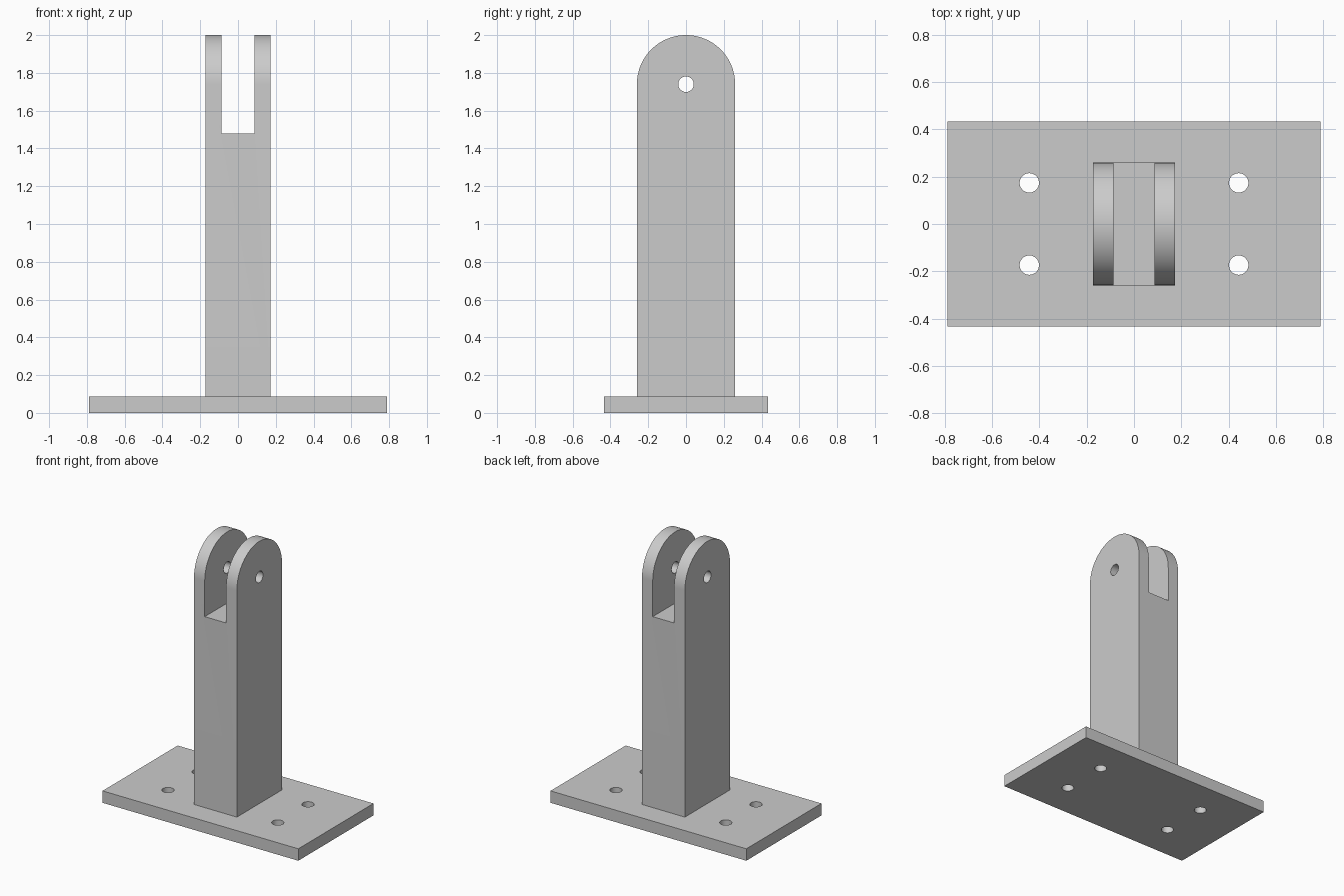
import bpy
import bmesh
import math

cube = bpy.data.objects.get("Cube")
if cube:
    bpy.data.objects.remove(cube, do_unlink=True)

PLATE = (1.58, 0.866, 0.087)
POST_X, POST_Y = 0.173, 0.26
PIVOT_Z = 2 - POST_Y
SLOT_X, SLOT_Z = POST_X / 2, 1.48
HOLE_R = 0.041

grey = bpy.data.materials.new("light_grey")
grey.use_nodes = True
grey.diffuse_color = (0.6, 0.6, 0.6, 1)
grey.node_tree.nodes["Principled BSDF"].inputs["Base Color"].default_value = (0.6, 0.6, 0.6, 1)


def box(name, size, centre):
    bpy.ops.mesh.primitive_cube_add(size=1, location=centre)
    obj = bpy.context.object
    obj.name = name
    obj.scale = size
    bpy.ops.object.transform_apply(location=True, scale=True)
    return obj


def rod(name, centre, depth, rotation=(0, 0, 0)):
    bpy.ops.mesh.primitive_cylinder_add(vertices=48, radius=HOLE_R, depth=depth,
                                        location=centre, rotation=rotation)
    obj = bpy.context.object
    obj.name = name
    return obj


def cut(target, cutters):
    """Subtract the cutters, apply the result and remove them."""
    for cutter in cutters:
        mod = target.modifiers.new("cut", "BOOLEAN")
        mod.operation = "DIFFERENCE"
        mod.solver = "EXACT"
        mod.object = cutter
        bpy.context.view_layer.objects.active = target
        bpy.ops.object.modifier_apply(modifier=mod.name)
        bpy.data.objects.remove(cutter, do_unlink=True)


def finish(obj):
    obj.data.materials.clear()
    obj.data.materials.append(grey)
    bpy.ops.object.select_all(action="DESELECT")
    obj.select_set(True)
    bpy.context.view_layer.objects.active = obj
    bpy.ops.object.shade_smooth_by_angle(angle=math.radians(30))


# Base plate with four bolt holes
plate = box("base_plate", PLATE, (0, 0, PLATE[2] / 2))
cut(plate, [rod("bolt_hole_cutter", (sx * 0.443, sy * 0.174, PLATE[2] / 2), 0.3)
            for sx in (-1, 1) for sy in (-1, 1)])
finish(plate)

# Upright post: round-topped side profile extruded across x
steps = 64
profile = [(-POST_Y, PLATE[2]), (POST_Y, PLATE[2])]
profile += [(POST_Y * math.cos(math.pi * i / steps),
             PIVOT_Z + POST_Y * math.sin(math.pi * i / steps)) for i in range(steps + 1)]
bm = bmesh.new()
face = bm.faces.new([bm.verts.new((-POST_X, y, z)) for y, z in profile])
side = bmesh.ops.extrude_face_region(bm, geom=[face])["geom"]
bmesh.ops.translate(bm, vec=(2 * POST_X, 0, 0),
                    verts=[v for v in side if isinstance(v, bmesh.types.BMVert)])
bmesh.ops.recalc_face_normals(bm, faces=bm.faces[:])
mesh = bpy.data.meshes.new("clevis_post")
bm.to_mesh(mesh)
bm.free()
post = bpy.data.objects.new("clevis_post", mesh)
bpy.context.collection.objects.link(post)

# Fork slot and pin hole through both ears
slot = box("slot_cutter", (2 * SLOT_X, 1, 1), (0, 0, SLOT_Z + 0.5))
pin = rod("pin_hole_cutter", (0, 0, PIVOT_Z), 1, (0, math.pi / 2, 0))
cut(post, [slot, pin])
finish(post)
